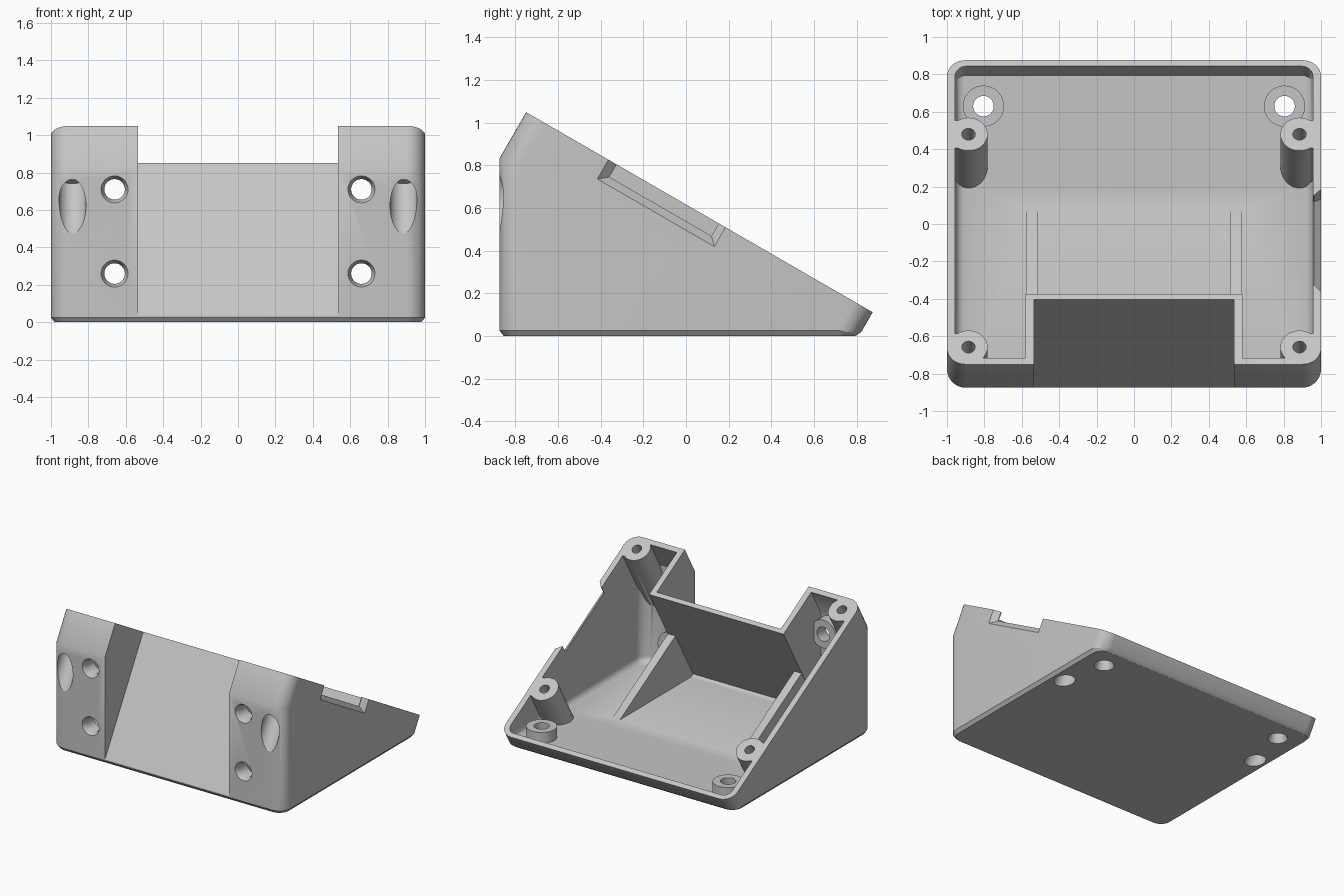
import bpy, bmesh, math
from mathutils import Matrix, Vector

cube = bpy.data.objects.get("Cube")
if cube:
    bpy.data.objects.remove(cube, do_unlink=True)

# Tilted frame: local y runs down the open slope, local z is its normal
TILT = Matrix.Rotation(math.radians(-30), 4, 'X')
UPRIGHT = Matrix.Identity(4)
TOP = 0.534

grey = bpy.data.materials.new("light_grey")
grey.use_nodes = True
grey.diffuse_color = (0.56, 0.56, 0.56, 1)
grey.node_tree.nodes["Principled BSDF"].inputs["Base Color"].default_value = (0.56, 0.56, 0.56, 1)


def loft(name, rings, frame=UPRIGHT):
    """Skin a stack of equal-length rings and cap both ends."""
    bm = bmesh.new()
    loops = [[bm.verts.new(frame @ Vector(p)) for p in ring] for ring in rings]
    n = len(loops[0])
    for a, b in zip(loops, loops[1:]):
        for i in range(n):
            j = (i + 1) % n
            bm.faces.new((a[i], a[j], b[j], b[i]))
    bm.faces.new(loops[0])
    bm.faces.new(loops[-1])
    bmesh.ops.recalc_face_normals(bm, faces=bm.faces)
    mesh = bpy.data.meshes.new(name)
    bm.to_mesh(mesh)
    bm.free()
    mesh.materials.append(grey)
    obj = bpy.data.objects.new(name, mesh)
    bpy.context.collection.objects.link(obj)
    return obj


def rounded(hx, y0, y1, r, z, steps=10):
    """Rounded rectangle ring, mirrored about x = 0."""
    pts = []
    corners = ((hx - r, y1 - r), (r - hx, y1 - r), (r - hx, y0 + r), (hx - r, y0 + r))
    for k, (cx, cy) in enumerate(corners):
        for i in range(steps + 1):
            a = math.pi / 2 * (k + i / steps)
            pts.append((cx + r * math.cos(a), cy + r * math.sin(a), z))
    return pts


def block(name, x0, x1, y0, y1, z0, z1, frame=TILT):
    ring = lambda z: [(x0, y0, z), (x1, y0, z), (x1, y1, z), (x0, y1, z)]
    return loft(name, [ring(z0), ring(z1)], frame)


def rod(name, x, y, stations, frame=TILT, n=40):
    """Turned part along local z; stations are (radius, z)."""
    angles = [2 * math.pi * i / n for i in range(n)]
    return loft(name, [[(x + r * math.cos(a), y + r * math.sin(a), z) for a in angles]
                       for r, z in stations], frame)


def combine(target, tool, operation='DIFFERENCE'):
    mod = target.modifiers.new("cut", 'BOOLEAN')
    mod.operation = operation
    mod.solver = 'EXACT'
    mod.object = tool
    dg = bpy.context.evaluated_depsgraph_get()
    dg.update()
    mesh = bpy.data.meshes.new_from_object(target.evaluated_get(dg))
    target.modifiers.clear()
    target.data = mesh
    bpy.data.objects.remove(tool, do_unlink=True)


# Outer shell: tilted rounded box trimmed by an upright one with a chamfered foot
body = loft("wedge_enclosure", [rounded(1, -1.1745, 0.703, 0.1, z) for z in (-1.5, TOP)], TILT)
foot = loft("foot_trim", [rounded(0.98, -0.855, 0.795, 0.08, 0),
                          rounded(1, -0.875, 0.832, 0.1, 0.025),
                          rounded(1, -0.875, 2.2, 0.1, 1.6)])
combine(body, foot, 'INTERSECT')

# Cavity with a rounded floor edge
cavity = loft("cavity", [rounded(0.956, -1.1345, 0.666, 0.06, z) for z in (-1.45, 0.65)], TILT)
rings = []
for i in range(6):
    a = math.pi / 2 * i / 5
    inset = 0.05 * (1 - math.sin(a))
    z = 0.045 + 0.05 * (1 - math.cos(a))
    rings.append(rounded(0.956 - inset, -0.835 + inset, 0.84 - inset + z, 0.09 - inset, z))
rings.append(rounded(0.956, -0.835, 2.5, 0.09, 1.7))
combine(cavity, loft("floor_trim", rings), 'INTERSECT')

# Solid features left standing in the cavity
FACE_FRONT = Matrix.Translation((0, -0.875, 0)) @ Matrix.Rotation(math.radians(-90), 4, 'X')
SCREWS = (-1.068, 0.246)
WALL_HOLES = (0.26, 0.71)
combine(cavity, block("recess_wall", -0.58, 0.58, -2, -0.74, -2, 1))
for side in (-1, 1):
    combine(cavity, block("rib", side * 0.545 - 0.032, side * 0.545 + 0.032, -0.78, 0.25, -1, 0.08))
    for s in SCREWS:
        combine(cavity, rod("screw_boss", side * 0.885, s, [(0.102, -1), (0.102, 0.8)]))
        inner, outer = sorted((side * 0.885, side * 1.1))
        combine(cavity, block("boss_web", inner, outer, s - 0.085, s + 0.085, -1, 0.8))
    combine(cavity, rod("floor_post", side * 0.805, 0.63, [(0.11, -0.1), (0.11, 0.13)], UPRIGHT))
    for z in WALL_HOLES:
        combine(cavity, rod("wall_post", side * 0.66, -z, [(0.11, -0.1), (0.11, 0.125)], FACE_FRONT))
combine(body, cavity)

# Sloped front recess
combine(body, block("front_recess", -0.535, 0.535, -2, -0.775, -2, 1))

# Screw holes with access bores, and countersunk mounting holes
SINK = [(0.075, -0.05), (0.072, 0), (0.055, 0.035), (0.055, 0.3)]
for side in (-1, 1):
    for s in SCREWS:
        combine(body, rod("access_bore", side * 0.885, s,
                          [(0.072, -0.5), (0.072, 0.28), (0.036, 0.281), (0.036, 0.7)]))
    combine(body, rod("floor_hole", side * 0.805, 0.63, SINK, UPRIGHT))
    for z in WALL_HOLES:
        combine(body, rod("wall_hole", side * 0.66, -z, SINK, FACE_FRONT))

# Flared cable notch in the left rim
notch = [[(x, s0, w), (x, s1, w), (x, s1, 0.8), (x, s0, 0.8)]
         for x, s0, s1, w in ((0.9, -0.684, -0.131, 0.466),
                              (0.962, -0.684, -0.131, 0.466),
                              (1.01, -0.74, -0.085, 0.42))]
combine(body, loft("cable_notch", notch, TILT))

# Clean up and shade
bm = bmesh.new()
bm.from_mesh(body.data)
bmesh.ops.remove_doubles(bm, verts=bm.verts, dist=0.0002)
bm.to_mesh(body.data)
bm.free()
body.data.materials.clear()
body.data.materials.append(grey)
bpy.ops.object.select_all(action='DESELECT')
body.select_set(True)
bpy.context.view_layer.objects.active = body
bpy.ops.object.shade_smooth_by_angle(angle=math.radians(30))
